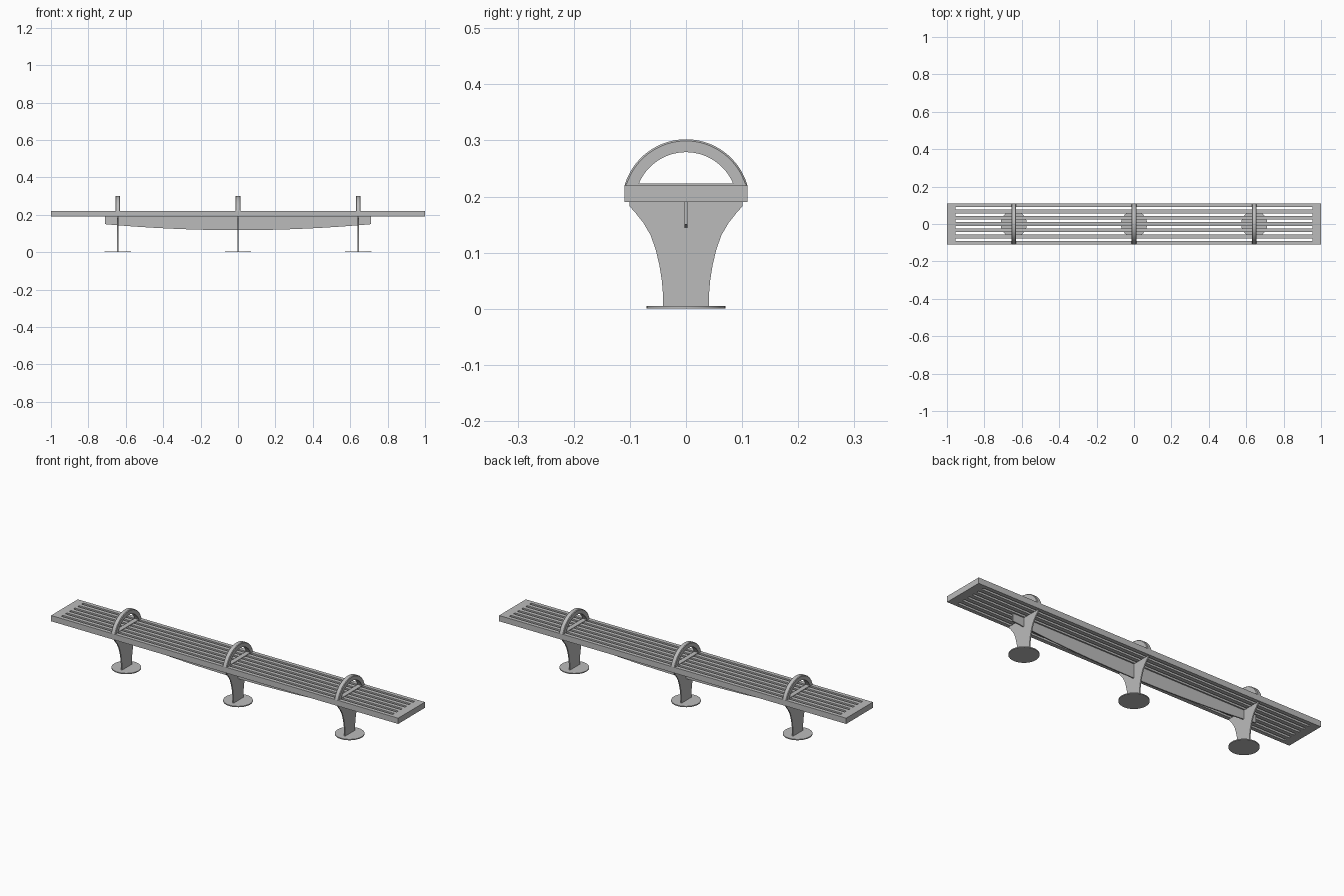
import bpy
import bmesh
import math
from mathutils import Matrix

old = bpy.data.objects.get("Cube")
if old:
    bpy.data.objects.remove(old, do_unlink=True)

GREY = (0.5, 0.5, 0.5, 1)
metal = bpy.data.materials.new("grey_metal")
metal.use_nodes = True
metal.diffuse_color = GREY
metal.node_tree.nodes["Principled BSDF"].inputs["Base Color"].default_value = GREY

SEAT_BOTTOM, SEAT_TOP = 0.19, 0.22
STATIONS = {"right": -0.643, "middle": 0.0, "left": 0.643}


def finish(bm, name, smooth=False):
    bmesh.ops.recalc_face_normals(bm, faces=bm.faces[:])
    mesh = bpy.data.meshes.new(name)
    bm.to_mesh(mesh)
    bm.free()
    mesh.materials.append(metal)
    obj = bpy.data.objects.new(name, mesh)
    bpy.context.collection.objects.link(obj)
    if smooth:
        bpy.ops.object.select_all(action="DESELECT")
        obj.select_set(True)
        bpy.context.view_layer.objects.active = obj
        bpy.ops.object.shade_smooth_by_angle(angle=math.radians(30))
    return obj


def plate(name, points, depth, smooth=True):
    """Flat outline extruded along depth, a 3D vector."""
    bm = bmesh.new()
    face = bm.faces.new([bm.verts.new(p) for p in points])
    grown = bmesh.ops.extrude_face_region(bm, geom=[face])["geom"]
    bmesh.ops.translate(bm, vec=depth, verts=[v for v in grown if isinstance(v, bmesh.types.BMVert)])
    return finish(bm, name, smooth)


# Seat: slab with six long slots
def make_seat():
    xs = [-1, -0.955, 0.955, 1]
    ys = [-0.11]
    for i in range(6):
        middle = (i - 2.5) * 0.0333
        ys += [middle - 0.0065, middle + 0.0065]
    ys.append(0.11)
    bm = bmesh.new()
    grid = [[bm.verts.new((x, y, SEAT_BOTTOM)) for y in ys] for x in xs]
    for i in range(len(xs) - 1):
        for j in range(len(ys) - 1):
            if i == 1 and j % 2 == 1:
                continue
            bm.faces.new((grid[i][j], grid[i + 1][j], grid[i + 1][j + 1], grid[i][j + 1]))
    grown = bmesh.ops.extrude_face_region(bm, geom=bm.faces[:])["geom"]
    bmesh.ops.translate(bm, vec=(0, 0, SEAT_TOP - SEAT_BOTTOM),
                        verts=[v for v in grown if isinstance(v, bmesh.types.BMVert)])
    finish(bm, "seat")


# Armrest: bent bar with chamfered outer edges
def make_armrest(name, x, steps=32):
    outer, inner, half, cut = 0.114, 0.091, 0.0125, 0.003
    section = [(inner, -half), (outer - cut, -half), (outer, cut - half),
               (outer, half - cut), (outer - cut, half), (inner, half)]
    start = math.radians(16)
    bm = bmesh.new()
    rings = []
    for i in range(steps + 1):
        a = start + (math.pi - 2 * start) * i / steps
        rings.append([bm.verts.new((x + w, r * math.cos(a), 0.188 + r * math.sin(a)))
                      for r, w in section])
    for a, b in zip(rings, rings[1:]):
        for k in range(len(section)):
            n = (k + 1) % len(section)
            bm.faces.new((a[k], a[n], b[n], b[k]))
    bm.faces.new(rings[0])
    bm.faces.new(rings[-1])
    finish(bm, name, True)


make_seat()

# Beam under the seat with a bowed lower edge
END = 0.71
bow = []
for i in range(25):
    t = i / 12 - 1
    bow.append((END * t, -0.003, 0.118 + 0.032 * t * t))
plate("beam", bow + [(END, -0.003, SEAT_BOTTOM), (-END, -0.003, SEAT_BOTTOM)], (0, 0.006, 0))

# Leg outline, narrow at the foot and flaring to the seat
side = [(0.041, 0.004), (0.041, 0.025), (0.043, 0.05), (0.0475, 0.078), (0.054, 0.105),
        (0.063, 0.131), (0.076, 0.153), (0.091, 0.172), (0.101, 0.183), (0.101, SEAT_BOTTOM)]
outline = side + [(-y, z) for y, z in reversed(side)]

for label, x in STATIONS.items():
    plate(label + "_leg", [(x - 0.003, y, z) for y, z in outline], (0.006, 0, 0))

    bm = bmesh.new()
    bmesh.ops.create_cone(bm, cap_ends=True, segments=48, radius1=0.07, radius2=0.07,
                          depth=0.005, matrix=Matrix.Translation((x, 0, 0.0025)))
    finish(bm, label + "_foot", True)

    make_armrest(label + "_armrest", x)

    # Flat strip closing the armrest against the seat
    strip = [(x - 0.0125, y, z) for y, z in
             ((-0.107, SEAT_TOP), (0.107, SEAT_TOP), (0.107, 0.223), (-0.107, 0.223))]
    plate(label + "_armrest_strip", strip, (0.025, 0, 0), False)
